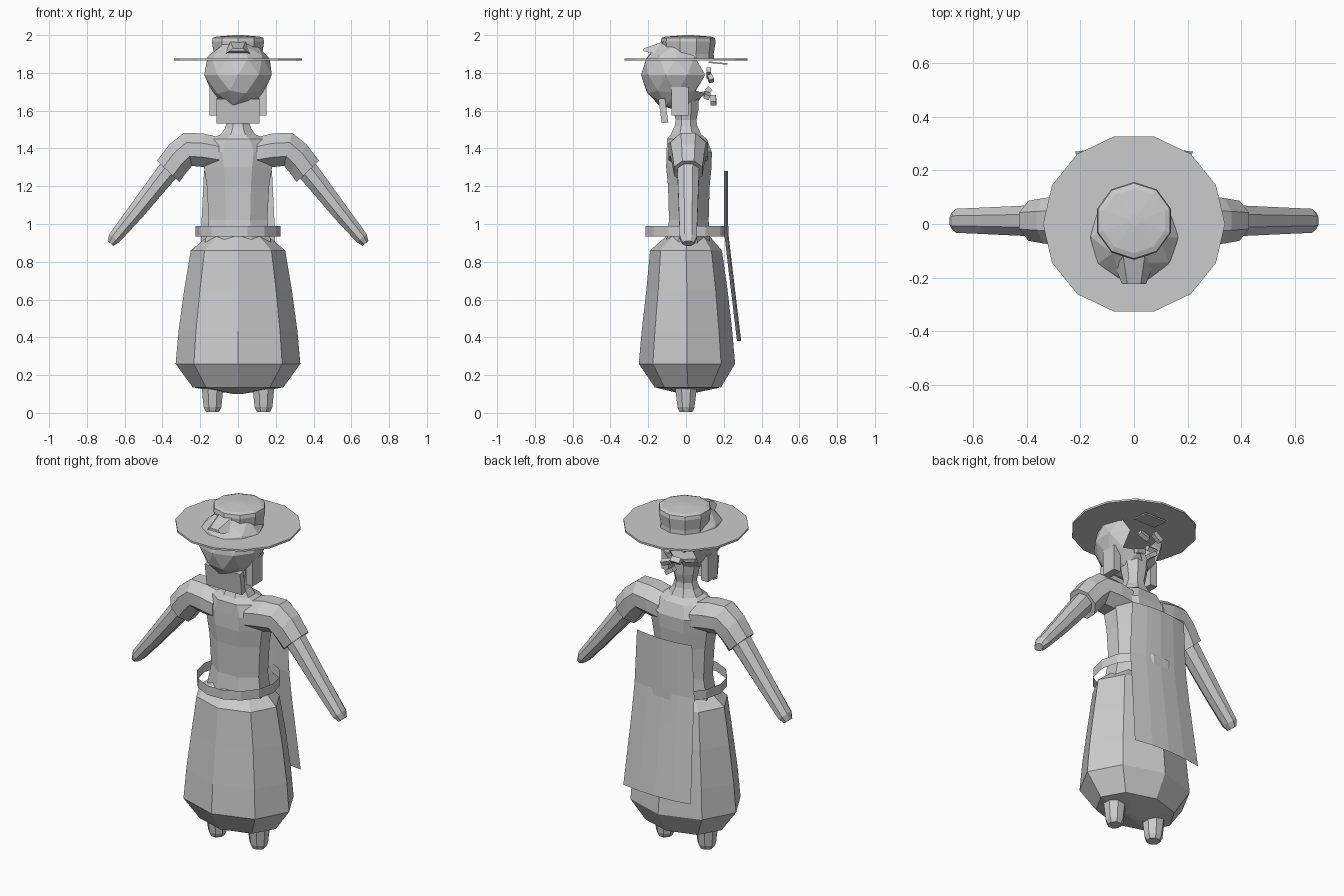
import bpy, bmesh, math
from mathutils import Vector

if "Cube" in bpy.data.objects:
    bpy.data.objects.remove(bpy.data.objects["Cube"])

grey = bpy.data.materials.new("plain grey")
grey.diffuse_color = (0.6, 0.6, 0.6, 1)
grey.use_nodes = True
grey.node_tree.nodes["Principled BSDF"].inputs["Base Color"].default_value = grey.diffuse_color


def finish(name, bm, closed=True):
    if closed:
        bmesh.ops.recalc_face_normals(bm, faces=bm.faces[:])
    me = bpy.data.meshes.new(name)
    bm.to_mesh(me)
    bm.free()
    me.materials.append(grey)
    ob = bpy.data.objects.new(name, me)
    bpy.context.collection.objects.link(ob)
    return ob


def loft(name, rings, caps=True):
    """Skin a list of point rings."""
    bm = bmesh.new()
    rows = [[bm.verts.new(p) for p in r] for r in rings]
    n = len(rows[0])
    for a, b in zip(rows, rows[1:]):
        for i in range(n):
            j = (i + 1) % n
            bm.faces.new((a[i], a[j], b[j], b[i]))
    if caps:
        bm.faces.new(rows[0][::-1])
        bm.faces.new(rows[-1])
    return finish(name, bm)


def ring(z, rx, ry, cy=0, n=8, phase=0, cx=0):
    k = 1 / math.cos(phase)
    return [(cx + rx * k * math.cos(phase + math.tau * i / n),
             cy + ry * k * math.sin(phase + math.tau * i / n), z) for i in range(n)]


def limb_ring(x, z, tilt, r, ry, side, cy=0.012, n=8):
    """Ring across an arm; tilt is the angle of its cross line from +x."""
    pts = []
    for i in range(n):
        a = math.tau * (i + 0.5) / n
        u = r * 1.08 * math.cos(a)
        pts.append((side * (x + u * math.cos(tilt)), cy + ry * 1.08 * math.sin(a),
                    z + u * math.sin(tilt)))
    return pts


def box(name, c, size, rx=0, ry=0):
    bm = bmesh.new()
    bmesh.ops.create_cube(bm, size=1)
    for v in bm.verts:
        v.co = Vector((v.co.x * size[0], v.co.y * size[1], v.co.z * size[2]))
    ob = finish(name, bm)
    ob.location = c
    ob.rotation_euler = (rx, ry, 0)
    return ob


# Long skirt with rounded hem
loft("skirt", [ring(*r) for r in [
    (0.10, 0.02, 0.02, 0), (0.135, 0.24, 0.175, 0.01), (0.26, 0.33, 0.255, 0.005),
    (0.43, 0.315, 0.24, 0.005), (0.65, 0.285, 0.215, 0.005),
    (0.86, 0.25, 0.19, 0), (0.935, 0.16, 0.115, 0.01)]])

# Torso and neck
P = math.pi / 8
loft("torso", [ring(z, rx, ry, cy, 8, P) for z, rx, ry, cy in [
    (0.90, 0.175, 0.115, 0.01), (1.02, 0.155, 0.105, 0.015), (1.20, 0.165, 0.11, 0.015),
    (1.30, 0.18, 0.12, 0.015), (1.38, 0.2, 0.12, 0.017), (1.45, 0.15, 0.105, 0.005),
    (1.475, 0.09, 0.08, 0.0), (1.52, 0.062, 0.06, 0.0)]])
loft("neck", [ring(z, rx, ry, cy, 8, P) for z, rx, ry, cy in [
    (1.46, 0.085, 0.07, 0), (1.55, 0.055, 0.055, 0), (1.60, 0.065, 0.065, 0),
    (1.70, 0.08, 0.07, 0)]])

# Open belt hoop standing off the waist
loft("belt", [ring(z, 0.226, 0.226, 0.005, 14) for z in (0.935, 0.99)], caps=False)

for s, side in ((1, "right"), (-1, "left")):
    # Feet
    loft(side + "_foot", [ring(z, rx, ry, 0, 8, P, s * 0.135) for z, rx, ry in [
        (0.005, 0.035, 0.035), (0.03, 0.047, 0.045), (0.13, 0.057, 0.057),
        (0.2, 0.057, 0.057)]])
    # Sleeves and bare arms
    loft(side + "_sleeve", [limb_ring(*r, s) for r in [
        (0.10, 1.375, 1.57, 0.085, 0.105), (0.18, 1.39, 1.5, 0.09, 0.105),
        (0.265, 1.395, 1.33, 0.09, 0.095), (0.32, 1.345, 1.05, 0.088, 0.085),
        (0.37, 1.278, 0.76, 0.082, 0.075)]])
    loft(side + "_arm", [limb_ring(*r, s) for r in [
        (0.33, 1.33, 0.75, 0.06, 0.06), (0.41, 1.23, 0.72, 0.054, 0.056),
        (0.54, 1.065, 0.70, 0.045, 0.05), (0.655, 0.925, 0.70, 0.034, 0.045),
        (0.675, 0.897, 0.70, 0.02, 0.03)]])
    # Side locks below the ears
    box(side + "_side_lock", (s * 0.128, -0.033, 1.65), (0.045, 0.09, 0.15))

# Back panel, slightly bowed, widening to the hem
bm = bmesh.new()
rows = []
for z, w, y in [(1.28, 0.18, 0.2), (0.97, 0.195, 0.2), (0.8, 0.2, 0.22), (0.38, 0.22, 0.27)]:
    rows.append([bm.verts.new((w * t / 2, y + 0.022 * (1 - t * t / 4), z))
                 for t in range(-2, 3)])
for a, b in zip(rows, rows[1:]):
    for i in range(4):
        bm.faces.new((a[i + 1], a[i], b[i], b[i + 1]))
finish("back_panel", bm, False)

# Head shell, open at the back, with a narrower jaw
bm = bmesh.new()
bmesh.ops.create_icosphere(bm, subdivisions=2, radius=0.188)
for v in bm.verts:
    if v.co.z < -0.08:
        v.co.x *= 0.85
    v.co += Vector((0, -0.05, 1.79))
gap = [f for f in bm.faces if f.calc_center_median().y > 0.075
       and f.calc_center_median().z < 1.86]
bmesh.ops.delete(bm, geom=gap, context='FACES')
finish("head", bm, False)

# Chin plate and forehead tuft
box("chin_plate", (0, -0.12, 1.60), (0.23, 0.035, 0.13), rx=math.radians(8))
loft("forehead_tuft", [
    [(-0.07, -0.16, 1.90), (0.07, -0.16, 1.90), (0.04, -0.12, 1.965), (-0.04, -0.12, 1.965)],
    [(-0.045, -0.225, 1.915), (0.045, -0.225, 1.915), (0.025, -0.225, 1.93),
     (-0.025, -0.225, 1.93)]])

# Hat brim and crown
loft("hat_brim", [ring(z, 0.34, 0.335, 0, 14) for z in (1.866, 1.877)])
loft("hat_crown", [ring(z, r, r, 0.012, 10, math.pi / 10) for z, r in [
    (1.87, 0.13), (1.90, 0.128), (1.965, 0.138), (1.985, 0.134), (1.992, 0.115), (2.0, 0.02)]])

# Loose scraps behind the head
box("hat_tab", (0.03, 0.17, 1.852), (0.14, 0.1, 0.008), rx=-0.1)
for i, (x, y, z) in enumerate([(-0.06, 0.12, 1.80), (0.04, 0.13, 1.77), (-0.02, 0.12, 1.71),
                               (0.05, 0.11, 1.68), (0.0, 0.145, 1.655)]):
    box("hair_scrap_%d" % i, (x, y, z), (0.06, 0.025, 0.03), rx=0.4 * i, ry=0.3 * (i - 2))
